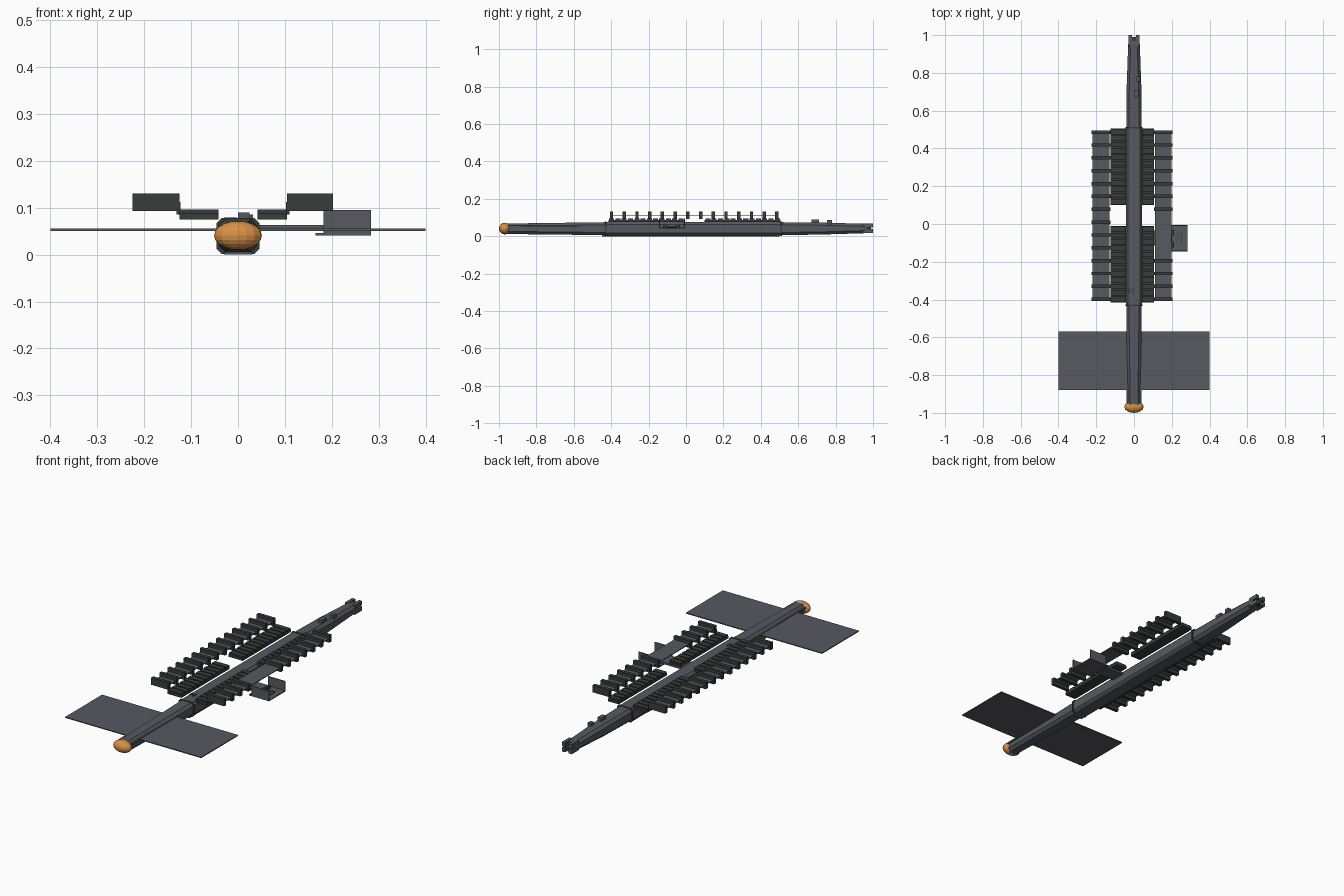
import bpy, bmesh, math

if "Cube" in bpy.data.objects:
    bpy.data.objects.remove(bpy.data.objects["Cube"])


def material(name, rgb):
    m = bpy.data.materials.new(name)
    m.diffuse_color = (*rgb, 1)
    m.use_nodes = True
    m.node_tree.nodes["Principled BSDF"].inputs["Base Color"].default_value = m.diffuse_color
    return m


SLATE = material("slate grey", (0.095, 0.10, 0.12))
DARK = material("dark green grey", (0.038, 0.046, 0.042))
ORANGE = material("orange", (0.68, 0.28, 0.06))


def finish(bm, name, mat):
    bmesh.ops.recalc_face_normals(bm, faces=bm.faces)
    me = bpy.data.meshes.new(name)
    bm.to_mesh(me)
    bm.free()
    me.materials.append(mat)
    ob = bpy.data.objects.new(name, me)
    bpy.context.collection.objects.link(ob)
    return ob


def add_box(bm, x0, x1, y0, y1, z0, z1):
    vs = bmesh.ops.create_cube(bm, size=1)["verts"]
    for v in vs:
        v.co.x = x1 if v.co.x > 0 else x0
        v.co.y = y1 if v.co.y > 0 else y0
        v.co.z = z1 if v.co.z > 0 else z0


def boxes(name, mat, items):
    bm = bmesh.new()
    for it in items:
        add_box(bm, *it)
    return finish(bm, name, mat)


def loft(name, mat, stations):
    """Chamfered rectangular body through stations (y, half width, bottom, top, chamfer)."""
    bm = bmesh.new()
    rings = []
    for y, w, b, t, c in stations:
        pts = [(-w, b + c), (-w + c, b), (w - c, b), (w, b + c),
               (w, t - c), (w - c, t), (-w + c, t), (-w, t - c)]
        rings.append([bm.verts.new((x, y, z)) for x, z in pts])
    for r, s in zip(rings, rings[1:]):
        for i in range(8):
            j = (i + 1) % 8
            bm.faces.new((r[i], r[j], s[j], s[i]))
    bm.faces.new(rings[0])
    bm.faces.new(rings[-1])
    return finish(bm, name, mat)


# Hull: front boom, centre body and tapering tail
loft("front_hull", SLATE, [(-0.96, 0.034, 0.012, 0.068, 0.014),
                           (-0.43, 0.041, 0.006, 0.075, 0.014)])
loft("centre_hull", SLATE, [(-0.43, 0.043, 0.005, 0.076, 0.012),
                            (0.51, 0.043, 0.005, 0.076, 0.012)])
loft("tail_hull", SLATE, [(0.51, 0.041, 0.006, 0.075, 0.014),
                          (0.72, 0.039, 0.009, 0.073, 0.014),
                          (0.95, 0.031, 0.016, 0.067, 0.014),
                          (0.97, 0.026, 0.019, 0.064, 0.012)])
for name, y in (("front_joint", -0.43), ("rear_joint", 0.51)):
    loft(name, DARK, [(y - 0.004, 0.046, 0.002, 0.078, 0.011),
                      (y + 0.004, 0.046, 0.002, 0.078, 0.011)])

# Keel plate and side strips
boxes("keel", SLATE, [(-0.03, 0.03, -0.45, 0.5, 0, 0.006)])
boxes("front_side_strips", SLATE,
      [(s * 0.036 - 0.005, s * 0.036 + 0.005, -0.95, -0.58, 0.05, 0.058) for s in (-1, 1)])

# Faceted nose dome
bm = bmesh.new()
bmesh.ops.create_uvsphere(bm, u_segments=16, v_segments=10, radius=1)
for v in bm.verts:
    v.co = (v.co.x * 0.051, v.co.y * 0.032 - 0.968, v.co.z * 0.031 + 0.041)
finish(bm, "nose_dome", ORANGE)

# Thin radiator wings
boxes("radiator_wings", SLATE, [(-0.4, 0.4, -0.88, -0.57, 0.051, 0.056)])

# Inner ribbed cargo racks, two bays each side
for side, a, b in (("left", -0.125, -0.042), ("right", 0.042, 0.105)):
    parts = []
    for y0, y1 in ((-0.415, -0.01), (0.1, 0.505)):
        parts.append((a, b, y0, y1, 0.075, 0.088))
        n = 12
        step = (y1 - y0) / n
        for i in range(n):
            yc = y0 + (i + 0.5) * step
            parts.append((a, b, yc - 0.4 * step, yc + 0.4 * step, 0.087, 0.096))
    boxes(side + "_inner_rack", DARK, parts)

# Outer racks: thin trays carrying a row of upright fins
for side, a, b, gap in (("left", -0.225, -0.125, ()), ("right", 0.105, 0.203, (4, 5, 6))):
    boxes(side + "_outer_tray", SLATE, [(a + 0.006, b - 0.004, -0.4, 0.49, 0.110, 0.114)])
    fins = []
    for i in range(14):
        y = -0.398 + i * 0.068
        if i not in gap:
            fins.append((a, b, y - 0.009, y + 0.009, 0.093, 0.131))
    boxes(side + "_outer_fins", DARK, fins)

# Short posts tying the outer racks to the inner racks
boxes("rack_posts", DARK, [(x - 0.004, x + 0.004, y - 0.006, y + 0.006, 0.086, 0.112)
                           for x in (-0.127, 0.106) for y in (-0.398, -0.194, 0.146, 0.486)])

# Docking cradle on the right: arm, floor, two end walls, inset hatch
boxes("cradle_arm", SLATE, [(0.04, 0.2, -0.115, -0.035, 0.052, 0.063)])
boxes("docking_cradle", SLATE, [(0.165, 0.284, -0.145, -0.005, 0.041, 0.046),
                                (0.182, 0.284, -0.145, -0.140, 0.041, 0.095),
                                (0.182, 0.284, -0.010, -0.005, 0.041, 0.095)])
boxes("cradle_hatch", DARK, [(0.23, 0.234, -0.1, -0.05, 0.045, 0.049),
                             (0.25, 0.254, -0.1, -0.05, 0.045, 0.049),
                             (0.23, 0.254, -0.054, -0.05, 0.045, 0.049)])
boxes("cradle_latches", DARK, [(0.2, 0.212, y - 0.014, y + 0.014, 0.045, 0.062)
                               for y in (-0.11, -0.045)])

# Deck fittings and tail hardware
boxes("deck_fittings", SLATE, [(0.0, 0.024, 0.67, 0.71, 0.07, 0.09),
                               (0.012, 0.032, 0.755, 0.78, 0.066, 0.086)])
boxes("deck_hatch", DARK, [(-0.03, -0.024, -0.37, -0.34, 0.074, 0.079),
                           (-0.008, -0.002, -0.37, -0.34, 0.074, 0.079),
                           (-0.03, -0.002, -0.358, -0.352, 0.074, 0.079)])
boxes("tail_clamps", SLATE,
      [(s * 0.02 - 0.009, s * 0.02 + 0.009, 0.94, 1.0, z, z + 0.022)
       for s in (-1, 1) for z in (0.018, 0.047)])
boxes("tail_port", DARK, [(-0.016, 0.016, 0.965, 0.99, 0.022, 0.062)])
